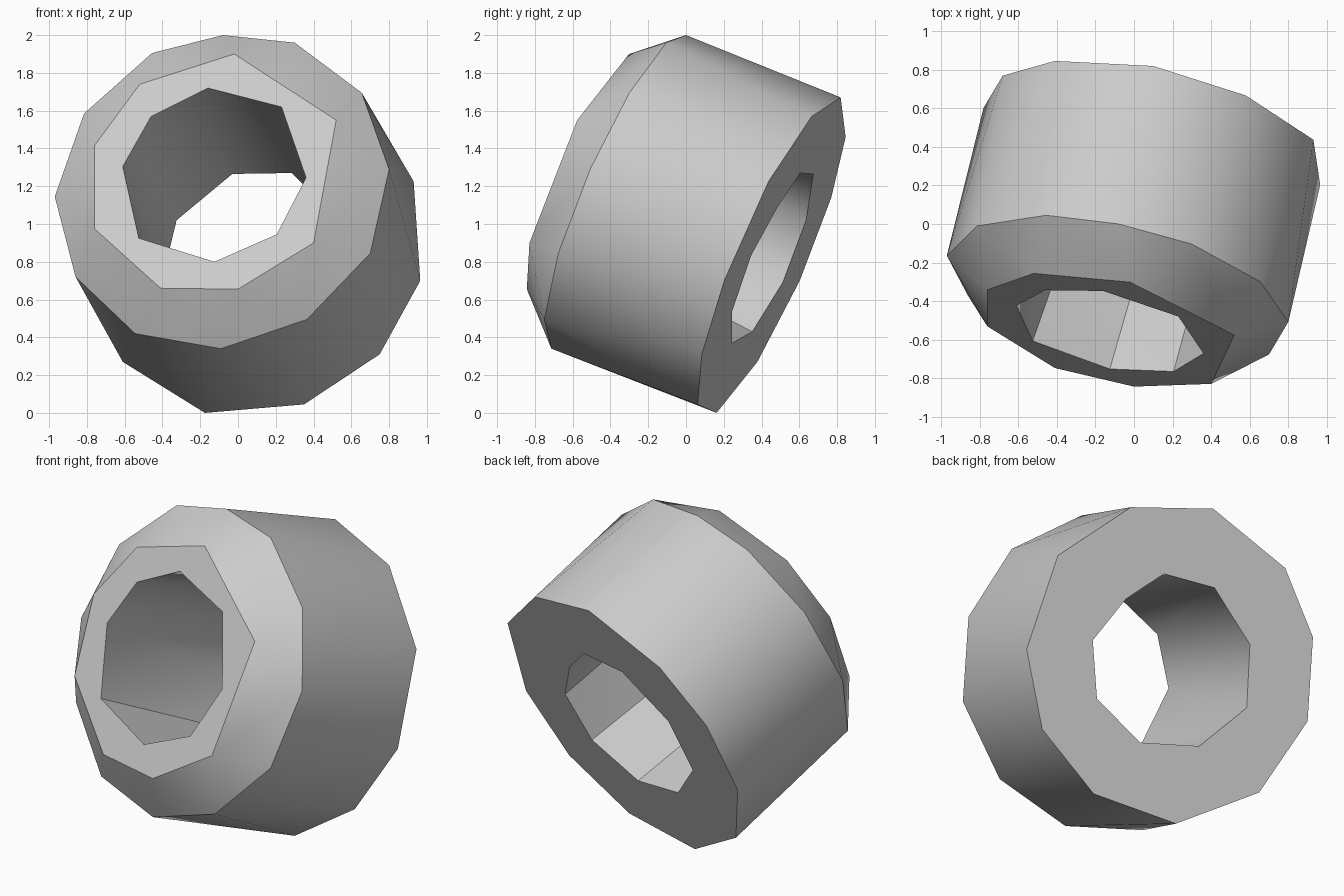
import bpy, bmesh, math
from mathutils import Vector

cube = bpy.data.objects.get("Cube")
if cube:
    bpy.data.objects.remove(cube, do_unlink=True)

# All rings lie in parallel planes across one tilted axis
AXIS = Vector((0.229, 1.0, -0.431))
FRONT, SHOULDER, BACK = -1.125, -0.88, 0.122

# Ring outlines as (x, z); depth follows from the tilted plane
front_rim = [(-.02, 1.9), (.52, 1.55), (.4, .9), (0, .655),
             (-.41, .66), (-.76, .975), (-.76, 1.415), (-.52, 1.74)]
shoulder_rim = [(-.08, 2), (.3, 1.96), (.655, 1.695), (.8, 1.29),
                (.7, .845), (.365, .495), (-.09, .34), (-.545, .42),
                (-.86, .72), (-.97, 1.145), (-.815, 1.585), (-.455, 1.905)]
back_rim = [(.93, 1.225), (.965, .7), (.75, .31), (.35, .045), (-.175, 0),
            (-.61, .27), (-.78, .7), (-.68, 1.14), (-.41, 1.46), (.1, 1.67), (.58, 1.57)]
front_hole = [(-.16, 1.72), (.23, 1.62), (.36, 1.245), (.205, .945),
              (-.125, .8), (-.525, .925), (-.61, 1.305), (-.46, 1.57)]
back_hole = [(.285, 1.27), (-.03, 1.265), (-.325, 1.02), (-.405, .69),
             (-.19, .43), (.16, .37), (.48, .54), (.595, .834), (.467, 1.09)]

bm = bmesh.new()


def ring(points, depth):
    return [bm.verts.new((x, depth - AXIS.x * x - AXIS.z * z, z)) for x, z in points]


def wrap(rings):
    """Skin the rings, leaving both ends open."""
    verts = [v for r in rings for v in r]
    bmesh.ops.convex_hull(bm, input=verts)
    ends = [set(rings[0]), set(rings[-1])]
    caps = [f for f in bm.faces if any(set(f.verts) <= e for e in ends)]
    bmesh.ops.delete(bm, geom=caps, context='FACES')


def cap(outer, inner, direction):
    """Fill the flat face between an outer rim and the bore."""
    edges = [e for e in bm.edges if e.is_boundary
             and any(set(e.verts) <= set(r) for r in (outer, inner))]
    bmesh.ops.triangle_fill(bm, use_beauty=True, edges=edges, normal=direction)


# Outer wall with its bevelled front, then the bore and end faces
front = ring(front_rim, FRONT)
shoulder = ring(shoulder_rim, SHOULDER)
back = ring(back_rim, BACK)
hole_front = ring(front_hole, FRONT)
hole_back = ring(back_hole, BACK)
wrap([front, shoulder, back])
wrap([hole_front, hole_back])
cap(front, hole_front, -AXIS.normalized())
cap(back, hole_back, AXIS.normalized())
bmesh.ops.delete(bm, geom=[v for v in bm.verts if not v.link_faces], context='VERTS')
bmesh.ops.recalc_face_normals(bm, faces=bm.faces[:])

mesh = bpy.data.meshes.new("bevelled_ring")
bm.to_mesh(mesh)
bm.free()
body = bpy.data.objects.new("bevelled_ring", mesh)
bpy.context.collection.objects.link(body)

# Plain grey
grey = bpy.data.materials.new("light_grey")
grey.use_nodes = True
color = (0.6, 0.6, 0.6, 1)
grey.diffuse_color = color
for node in grey.node_tree.nodes:
    if node.type == 'BSDF_PRINCIPLED':
        node.inputs["Base Color"].default_value = color
mesh.materials.append(grey)

bpy.ops.object.select_all(action='DESELECT')
body.select_set(True)
bpy.context.view_layer.objects.active = body
bpy.ops.object.shade_smooth_by_angle(angle=math.radians(30))
